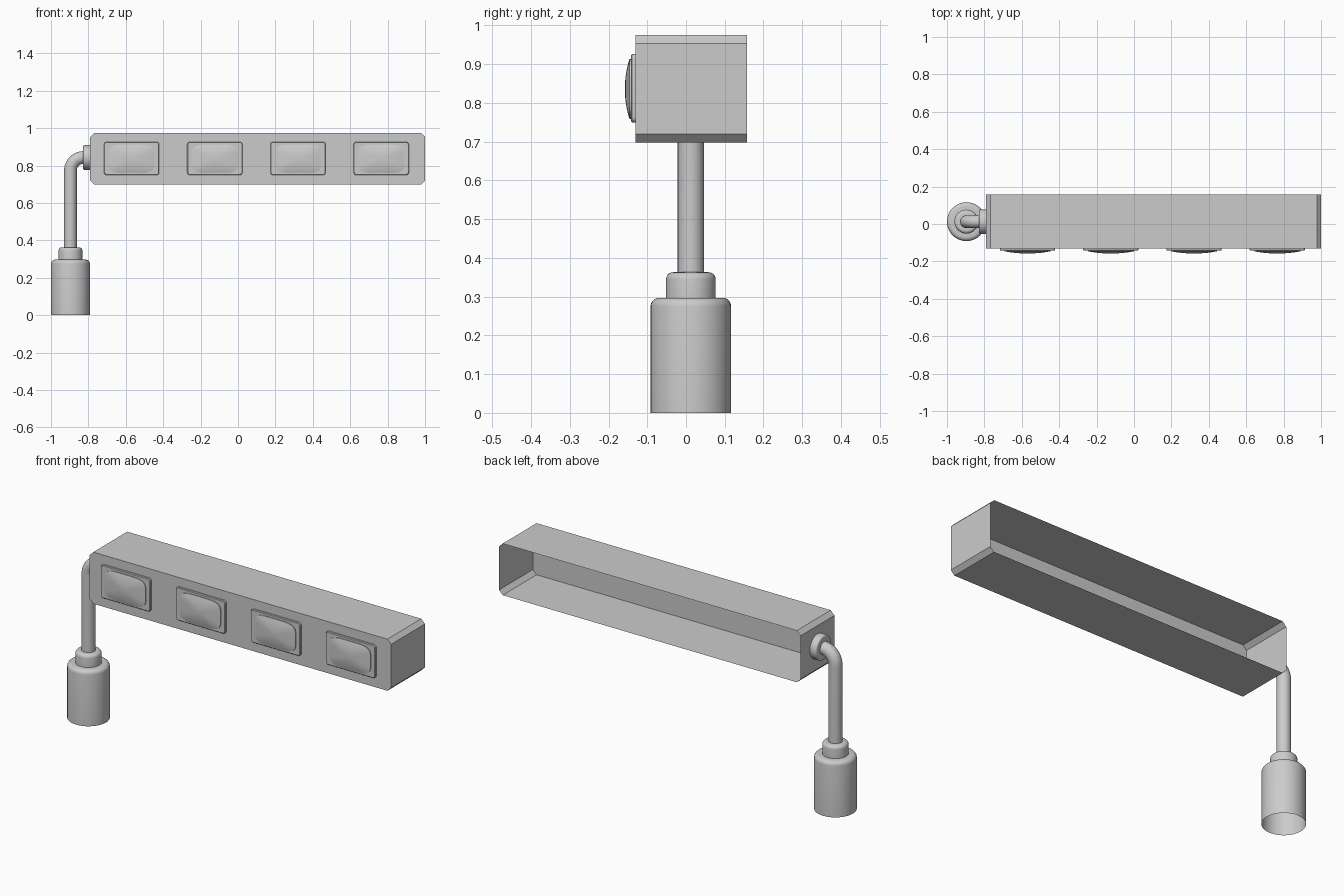
import bpy, bmesh, math
from mathutils import Matrix, Vector

if "Cube" in bpy.data.objects:
    bpy.data.objects.remove(bpy.data.objects["Cube"])

PIPE_X, MID_Y, PIPE_Z = -0.896, 0.0125, 0.843
FRONT, BACK = -0.13, 0.157


def finish(bm, name, angle=35):
    """Turn a bmesh into a named, smooth-by-angle object."""
    bmesh.ops.remove_doubles(bm, verts=bm.verts, dist=1e-5)
    bmesh.ops.recalc_face_normals(bm, faces=bm.faces)
    me = bpy.data.meshes.new(name)
    bm.to_mesh(me)
    bm.free()
    ob = bpy.data.objects.new(name, me)
    bpy.context.collection.objects.link(ob)
    shade(ob, angle)
    # open shells: make sure the normals point outward
    return ob


def shade(ob, angle=35):
    bpy.ops.object.select_all(action='DESELECT')
    ob.select_set(True)
    bpy.context.view_layer.objects.active = ob
    bpy.ops.object.shade_smooth_by_angle(angle=math.radians(angle))


def loft(name, rings, cap=True, angle=35):
    """Skin a list of closed rings, capping only the last one."""
    bm = bmesh.new()
    loops = [[bm.verts.new(p) for p in r] for r in rings]
    for a, b in zip(loops, loops[1:]):
        n = len(a)
        for i in range(n):
            j = (i + 1) % n
            bm.faces.new((a[i], a[j], b[j], b[i]))
    if cap:
        bm.faces.new(loops[-1])
    return finish(bm, name, angle)


def lathe(name, profile, matrix, n=40):
    """Turn (radius, height) points around local z."""
    rings = [[matrix @ Vector((r * math.cos(t), r * math.sin(t), h))
              for t in (2 * math.pi * i / n for i in range(n))]
             for r, h in profile]
    return loft(name, rings, cap=False)


def arc(cr, ch, rad, steps=5):
    """Quarter round from the side to the top of a turned part."""
    return [(cr + rad * math.cos(math.pi / 2 * i / steps),
             ch + rad * math.sin(math.pi / 2 * i / steps)) for i in range(steps + 1)]


def rounded_rect(cx, y, cz, w, h, r, steps=4):
    pts = []
    for k, (sx, sz) in enumerate(((1, 1), (-1, 1), (-1, -1), (1, -1))):
        for i in range(steps + 1):
            t = math.pi / 2 * (k + i / steps)
            pts.append((cx + sx * (w / 2 - r) + r * math.cos(t), y,
                        cz + sz * (h / 2 - r) + r * math.sin(t)))
    return pts


# Housing: chamfered box, closed front, open back
def housing_ring(y):
    return rounded_rect(0.105, y, 0.8365, 1.79, 0.277, 0.022, 1)


loft("housing", [housing_ring(BACK), housing_ring(FRONT)], angle=20)


# Lens outline: barrel-sided rounded rectangle
def lens_ring(cx, y, scale, n=64):
    pts = []
    for i in range(n):
        t = 2 * math.pi * i / n
        c, s = math.cos(t), math.sin(t)
        pts.append((cx + 0.123 * scale * math.copysign(abs(c) ** 0.45, c), y,
                    0.836 + 0.077 * scale * math.copysign(abs(s) ** 0.45, s)))
    return pts


# Four lamps: backing plate and domed lens
for k in range(4):
    cx = -0.569 + 0.445 * k
    plate = [(FRONT, 0), (-0.139, 0), (-0.142, 0.003)]
    loft(f"lamp_plate_{k + 1}",
         [rounded_rect(cx, y, 0.838, 0.295 - 2 * d, 0.177 - 2 * d, 0.014 - d)
          for y, d in plate], angle=30)
    dome = [lens_ring(cx, -0.141, 1.0)]
    for s in (1.0, 0.96, 0.88, 0.76, 0.6, 0.42, 0.22, 0.06):
        dome.append(lens_ring(cx, -0.146 - 0.012 * (1 - s * s), s))
    loft(f"lamp_lens_{k + 1}", dome)

# Base: open cylinder with a stepped neck
lathe("base", [(0.104, 0)] + arc(0.082, 0.275, 0.022)
      + [(0.064, 0.297)] + arc(0.046, 0.345, 0.018) + [(0.03, 0.363)],
      Matrix.Translation((PIPE_X, MID_Y, 0)))

# Collar: joins the pipe to the housing end
lathe("collar", [(0.066, 0)] + arc(0.058, 0.03, 0.008, 3) + [(0.03, 0.038)],
      Matrix.Translation((-0.79, MID_Y, PIPE_Z)) @ Matrix.Rotation(-math.pi / 2, 4, 'Y'))

# Pipe: upright with a quarter bend into the collar
bend, radius, n = 0.07, 0.034, 28
path = [(Vector((PIPE_X, MID_Y, 0.36)), 0.0)]
for i in range(11):
    t = math.pi / 2 * i / 10
    path.append((Vector((PIPE_X + bend * (1 - math.cos(t)), MID_Y,
                         PIPE_Z - bend + bend * math.sin(t))), t))
path.append((Vector((-0.82, MID_Y, PIPE_Z)), math.pi / 2))
loft("pipe", [[p + Matrix.Rotation(t, 3, 'Y')
               @ Vector((radius * math.cos(a), radius * math.sin(a), 0))
               for a in (2 * math.pi * j / n for j in range(n))]
              for p, t in path], cap=False)
